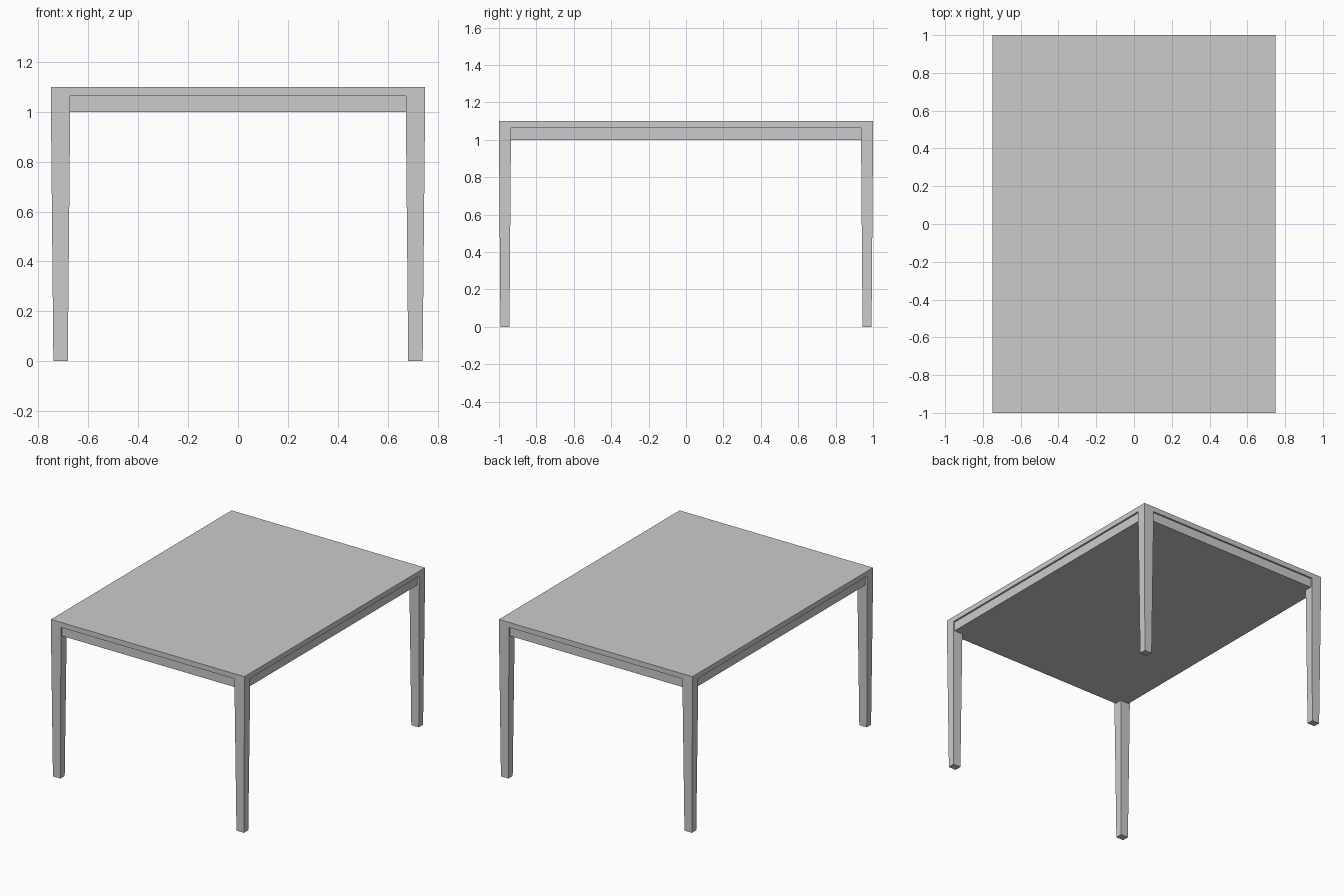
import bpy, bmesh

if "Cube" in bpy.data.objects:
    bpy.data.objects.remove(bpy.data.objects["Cube"])

HX, HY = 0.75, 1.0            # half width and half length of the table
Z_APRON, Z_TOP, Z_MAX = 1.0, 1.064, 1.1
LEG_X, LEG_Y = 0.077, 0.064   # leg section at the top
TAPER = 0.75                  # foot size relative to leg top
INSET = 0.012                 # apron set back from the edge


def loft(name, cx, cy, sections):
    """Stack of rectangles (z, size x, size y) around a vertical axis."""
    bm = bmesh.new()
    rings = []
    for z, sx, sy in sections:
        rings.append([bm.verts.new((cx + i * sx / 2, cy + j * sy / 2, z))
                      for i, j in ((-1, -1), (1, -1), (1, 1), (-1, 1))])
    for a, b in zip(rings, rings[1:]):
        for k in range(4):
            n = (k + 1) % 4
            bm.faces.new((a[k], a[n], b[n], b[k]))
    bm.faces.new(rings[0][::-1])
    bm.faces.new(rings[-1])
    mesh = bpy.data.meshes.new(name)
    bm.to_mesh(mesh)
    bm.free()
    obj = bpy.data.objects.new(name, mesh)
    bpy.context.collection.objects.link(obj)
    return obj


# Table top slab
loft("table_top", 0, 0, [(Z_TOP, 2 * HX, 2 * HY), (Z_MAX, 2 * HX, 2 * HY)])

# Apron block with a closed underside, slightly recessed
ax, ay = 2 * (HX - INSET), 2 * (HY - INSET)
loft("apron", 0, 0, [(Z_APRON, ax, ay), (Z_TOP, ax, ay)])

# Four legs: tapered below the apron, straight beside it
for sx, side in ((-1, "left"), (1, "right")):
    for sy, end in ((-1, "front"), (1, "back")):
        loft(f"{end}_{side}_leg", sx * (HX - LEG_X / 2), sy * (HY - LEG_Y / 2),
             [(0, LEG_X * TAPER, LEG_Y * TAPER),
              (Z_APRON, LEG_X, LEG_Y),
              (Z_TOP, LEG_X, LEG_Y)])
